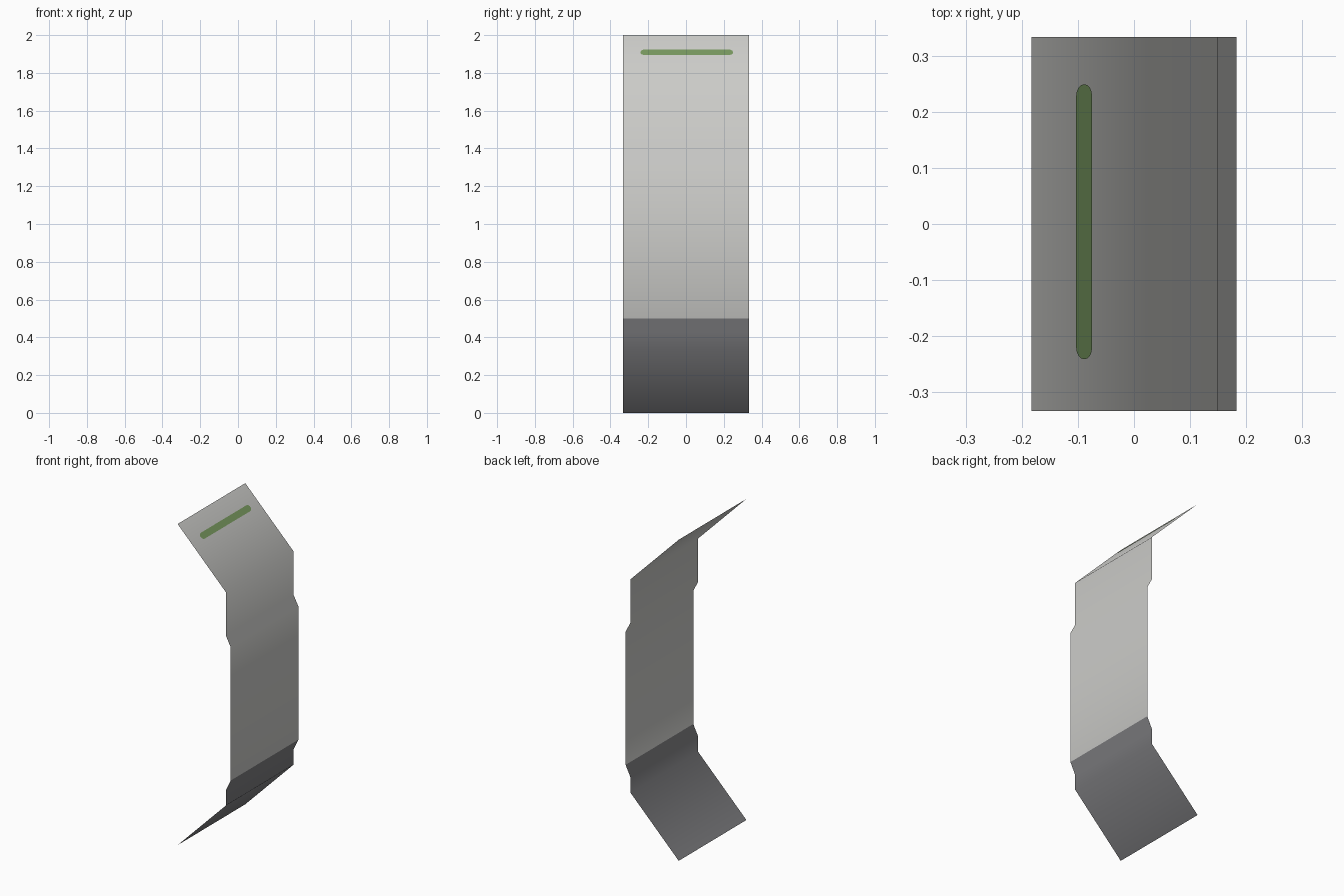
import bpy, bmesh, math
from mathutils import Vector

if "Cube" in bpy.data.objects:
    bpy.data.objects.remove(bpy.data.objects["Cube"])

HALF_W = 0.333


def material(name, rgb):
    m = bpy.data.materials.new(name)
    m.diffuse_color = (*rgb, 1)
    m.use_nodes = True
    m.node_tree.nodes["Principled BSDF"].inputs["Base Color"].default_value = m.diffuse_color
    return m


light_grey = material("light grey", (0.60, 0.60, 0.58))
dark_grey = material("dark grey", (0.205, 0.205, 0.215))
green = material("green", (0.188, 0.314, 0.114))


def make_object(name, bm, mats):
    me = bpy.data.meshes.new(name)
    bm.to_mesh(me)
    bm.free()
    for m in mats:
        me.materials.append(m)
    ob = bpy.data.objects.new(name, me)
    bpy.context.collection.objects.link(ob)
    return ob


# folded sheet: side profile (x, z) swept across the width
profile = [(-0.183, 2.0), (0.149, 1.665), (0.149, 1.395), (0.183, 1.33),
           (0.183, 0.5), (0.149, 0.43), (0.149, 0.335), (-0.183, 0.0)]
bm = bmesh.new()
rows = [[bm.verts.new((x, s * HALF_W, z)) for s in (-1, 1)] for x, z in profile]
for a, b in zip(rows, rows[1:]):
    f = bm.faces.new((a[0], b[0], b[1], a[1]))
    f.smooth = True
    f.normal_update()
    if f.normal.x < 0:
        f.normal_flip()
    # lower part is dark
    f.material_index = 1 if f.calc_center_median().z < 0.5 else 0
make_object("folded_sheet", bm, [light_grey, dark_grey])

# thin rounded strip lying on the upper slope
slope = (Vector((0.149, 0, 1.665)) - Vector((-0.183, 0, 2.0))).normalized()
normal = Vector((-slope.z, 0, slope.x))
center = Vector((-0.091, 0.004, 1.907)) + normal * 0.003
radius, reach = 0.02, 0.225
bm = bmesh.new()
verts = []
for end in (1, -1):
    for i in range(9):
        t = math.pi * i / 8
        u = radius * math.cos(t) * end
        v = (reach + radius * math.sin(t)) * end
        verts.append(bm.verts.new(center + slope * u + Vector((0, v, 0))))
f = bm.faces.new(verts)
f.normal_update()
if f.normal.dot(normal) < 0:
    f.normal_flip()
make_object("light_strip", bm, [green])
